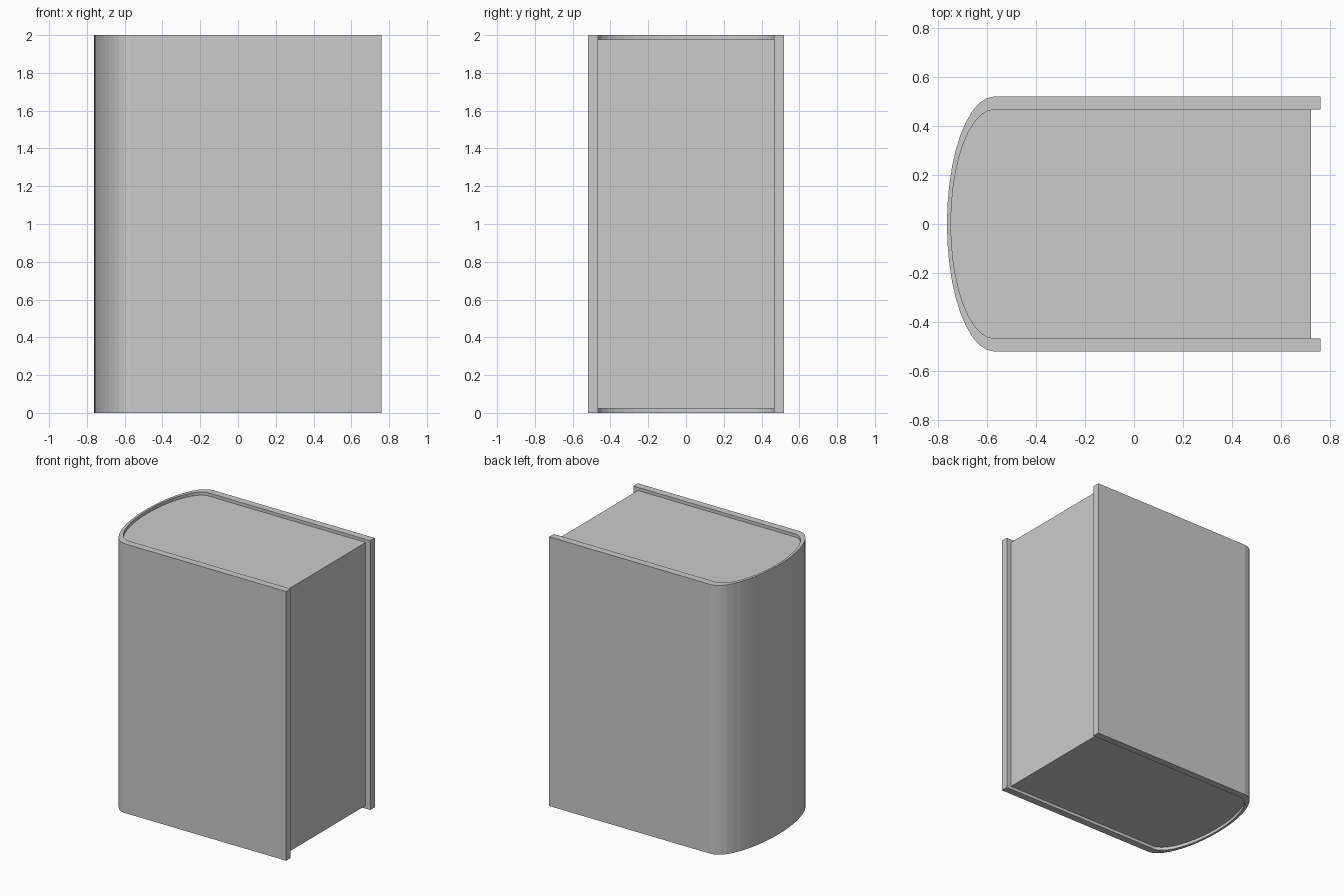
import bpy, bmesh
from math import sin, cos, pi

if "Cube" in bpy.data.objects:
    bpy.data.objects.remove(bpy.data.objects["Cube"])

SPINE_X = -0.57   # where the straight boards meet the rounded spine
SEGMENTS = 20


def arc(rx, ry):
    """Half ellipse bulging to -x, running from +y to -y."""
    return [(SPINE_X - rx * sin(pi * i / SEGMENTS), ry * cos(pi * i / SEGMENTS))
            for i in range(SEGMENTS + 1)]


def u_path(rx, ry, end_x):
    return [(end_x, ry)] + arc(rx, ry) + [(end_x, -ry)]


def extrude_outline(name, outline, z0, z1):
    bm = bmesh.new()
    face = bm.faces.new([bm.verts.new((x, y, z0)) for x, y in outline])
    top = bmesh.ops.extrude_face_region(bm, geom=[face], use_keep_orig=True)
    verts = [v for v in top["geom"] if isinstance(v, bmesh.types.BMVert)]
    bmesh.ops.translate(bm, verts=verts, vec=(0, 0, z1 - z0))
    bmesh.ops.recalc_face_normals(bm, faces=bm.faces[:])
    mesh = bpy.data.meshes.new(name)
    bm.to_mesh(mesh)
    bm.free()
    obj = bpy.data.objects.new(name, mesh)
    bpy.context.collection.objects.link(obj)
    return obj


# Cover: two boards joined by a rounded spine
outer = u_path(0.193, 0.52, 0.76)
inner = u_path(0.177, 0.467, 0.76)
extrude_outline("cover", outer + inner[::-1], 0, 2)

# Page block: fills the cover, slightly recessed on the three open sides
extrude_outline("page_block", u_path(0.177, 0.467, 0.722), 0.023, 1.977)
